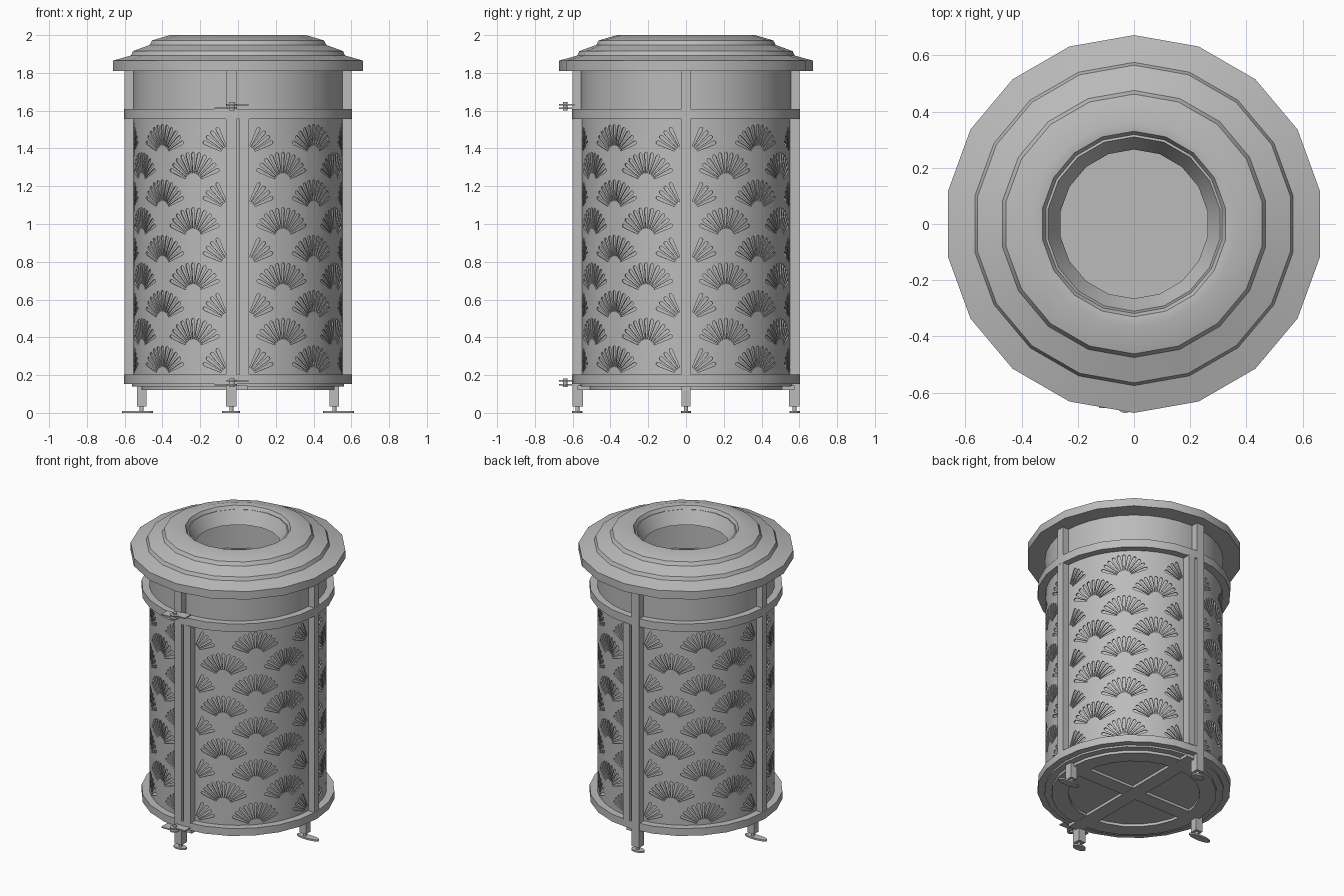
import bpy, bmesh, math
from math import sin, cos, radians, pi
from mathutils import Vector

if "Cube" in bpy.data.objects:
    bpy.data.objects.remove(bpy.data.objects["Cube"], do_unlink=True)

grey = bpy.data.materials.new("painted_grey_metal")
grey.use_nodes = True
grey.diffuse_color = (0.5, 0.5, 0.5, 1)
grey.node_tree.nodes["Principled BSDF"].inputs["Base Color"].default_value = (0.5, 0.5, 0.5, 1)


def finish(name, bm, smooth=True):
    """Turn a bmesh into a named, coloured object."""
    bmesh.ops.recalc_face_normals(bm, faces=bm.faces[:])
    mesh = bpy.data.meshes.new(name)
    bm.to_mesh(mesh)
    bm.free()
    mesh.materials.append(grey)
    obj = bpy.data.objects.new(name, mesh)
    bpy.context.collection.objects.link(obj)
    if smooth:
        bpy.ops.object.select_all(action='DESELECT')
        obj.select_set(True)
        bpy.context.view_layer.objects.active = obj
        bpy.ops.object.shade_smooth_by_angle(angle=radians(28))
    return obj


def lathe(name, profile, sides):
    """Spin a closed (radius, height) profile about z, one corner facing the back."""
    bm = bmesh.new()
    rings = []
    for i in range(sides):
        a = 2 * pi * i / sides
        rings.append([bm.verts.new((r * sin(a), r * cos(a), z)) for r, z in profile])
    n = len(profile)
    for i in range(sides):
        p, q = rings[i], rings[(i + 1) % sides]
        for j in range(n):
            k = (j + 1) % n
            bm.faces.new((p[j], q[j], q[k], p[k]))
    bmesh.ops.remove_doubles(bm, verts=bm.verts[:], dist=1e-5)
    bmesh.ops.dissolve_degenerate(bm, edges=bm.edges[:], dist=1e-5)
    return finish(name, bm)


def tube(name, inner, outer, low, high, sides=24):
    return lathe(name, [(inner, low), (outer, low), (outer, high), (inner, high)], sides)


def box(name, x, y, z):
    bm = bmesh.new()
    bmesh.ops.create_cube(bm, size=1)
    for v in bm.verts:
        for axis, (lo, hi) in enumerate((x, y, z)):
            v.co[axis] = lo if v.co[axis] < 0 else hi
    return finish(name, bm, False)


def disc(name, x, y, low, high, rx, ry, sides=16):
    bm = bmesh.new()
    bmesh.ops.create_cone(bm, cap_ends=True, segments=sides, radius1=1, radius2=1, depth=1)
    for v in bm.verts:
        v.co = (x + v.co.x * rx, y + v.co.y * ry, low if v.co.z < 0 else high)
    return finish(name, bm)


# Stepped lid with a funnel opening
lathe("lid", [(0.54, 1.81), (0.672, 1.81), (0.672, 1.865), (0.575, 1.892), (0.565, 1.915),
              (0.475, 1.948), (0.462, 1.972), (0.365, 2.0), (0.33, 1.995), (0.275, 1.89),
              (0.265, 1.89), (0.31, 1.975), (0.45, 1.93), (0.54, 1.88)], 18)

# Body: collar, hoops and inner bucket
tube("collar", 0.535, 0.555, 1.56, 1.82, 36)
tube("upper_hoop", 0.545, 0.603, 1.555, 1.61)
tube("lower_hoop", 0.545, 0.603, 0.152, 0.203)
lathe("inner_bucket", [(0, 0.145), (0.505, 0.145), (0.505, 1.62), (0.49, 1.62), (0.49, 0.165), (0, 0.165)], 36)

# Base plate with rim and crossed braces
lathe("base_plate", [(0, 0.14), (0.56, 0.14), (0.56, 0.16), (0, 0.16)], 24)
tube("base_rim", 0.41, 0.515, 0.122, 0.145)
box("base_brace_across", (-0.51, 0.51), (-0.05, 0.05), (0.122, 0.145))
box("base_brace_along", (-0.05, 0.05), (-0.575, 0.575), (0.121, 0.145))

# Perforated panels: a quarter wall cut by rows of fan-shaped slots
RADIUS = 0.553
START, END = radians(6) * RADIUS, radians(87.4) * RADIUS
LOW, HIGH = 0.2, 1.56


def add_loop(bm, points):
    verts = [bm.verts.new((u, 0, w)) for u, w in points]
    return [bm.edges.new((v, verts[(i + 1) % len(verts)])) for i, v in enumerate(verts)]


def petal(u, w, angle):
    """Tapered slot with a rounded tip, radiating from the fan's foot."""
    outline = [(0.05, -0.003), (0.148, -0.0095), (0.157, -0.007), (0.161, 0),
               (0.157, 0.007), (0.148, 0.0095), (0.05, 0.003)]
    ca, sa = cos(angle), sin(angle)
    return [(u + r * ca - t * sa, w + r * sa + t * ca) for r, t in outline]


def build_panel(name, sx, sy):
    bm = bmesh.new()
    edges = add_loop(bm, [(START, LOW), (END, LOW), (END, HIGH), (START, HIGH)])
    for row in range(9):
        foot = 0.207 + row * 0.1465 - 0.012
        for centre in ((4.5, 46.5, 88.5) if row % 2 == 0 else (25.5, 67.5)):
            for k in range(11):
                shape = petal(radians(centre) * RADIUS, foot, radians(25 + 13 * k))
                if all(START + 0.004 < u < END - 0.004 and w > LOW + 0.004 for u, w in shape):
                    edges += add_loop(bm, shape)
    bmesh.ops.triangle_fill(bm, use_beauty=True, use_dissolve=False, edges=edges, normal=(0, -1, 0))
    # Split into upright strips so that the sheet can curve
    for deg in range(10, 87, 5):
        bmesh.ops.bisect_plane(bm, geom=bm.verts[:] + bm.edges[:] + bm.faces[:], dist=1e-6,
                               plane_co=(radians(deg) * RADIUS, 0, 0), plane_no=(1, 0, 0))
    for v in bm.verts:
        a = v.co.x / RADIUS
        v.co = Vector((sx * RADIUS * sin(a), sy * RADIUS * cos(a), v.co.z))
    bmesh.ops.recalc_face_normals(bm, faces=bm.faces[:])
    bm.normal_update()
    face = max(bm.faces, key=lambda f: f.calc_area())
    if face.normal.dot(face.calc_center_median() * Vector((1, 1, 0))) < 0:
        bmesh.ops.reverse_faces(bm, faces=bm.faces[:])
    wall = bmesh.ops.solidify(bm, geom=bm.faces[:], thickness=0.008)
    return finish(name, bm)


for sy, end in ((-1, "front"), (1, "back")):
    for sx, side in ((1, "left"), (-1, "right")):
        build_panel(f"{end}_{side}_fan_panel", sx, sy)

# Posts, door bars, legs and feet
for sy, end in ((-1, "front"), (1, "back")):
    depth = sorted((sy * 0.545, sy * 0.602))
    box(f"{end}_post", (-0.063, -0.008), depth, (0.035, 1.812))
    box(f"{end}_door_bar", (0.008, 0.058), depth, (0.2, 1.558))
    disc(f"{end}_foot_stem", -0.035, sy * 0.575, 0.005, 0.04, 0.011, 0.011)
    disc(f"{end}_foot", -0.037, sy * 0.575, 0, 0.011, 0.047, 0.028)
for sx, side in ((1, "left"), (-1, "right")):
    box(f"{side}_post", sorted((sx * 0.55, sx * 0.6)), (-0.025, 0.025), (0.152, 1.812))
    box(f"{side}_leg", sorted((sx * 0.485, sx * 0.535)), (-0.025, 0.025), (0.035, 0.145))
    disc(f"{side}_foot_stem", sx * 0.51, 0, 0.005, 0.04, 0.011, 0.011)
    disc(f"{side}_foot", sx * 0.533, 0, 0, 0.011, 0.082, 0.026)

# Hinges on the front post: two overlapping leaves and a pin
for z, level in ((1.6, "upper"), (0.137, "lower")):
    disc(f"{level}_hinge_pin", -0.032, -0.64, z, z + 0.045, 0.014, 0.012)
    for name, x0, x1, lift in (("fixed", -0.125, -0.01, 0.008), ("moving", -0.05, 0.055, 0.028)):
        box(f"{level}_hinge_{name}_leaf", (x0, x1), (-0.655, -0.59), (z + lift, z + lift + 0.008))
        disc(f"{level}_hinge_{name}_eye", -0.032, -0.645, z + lift, z + lift + 0.008, 0.028, 0.028)
